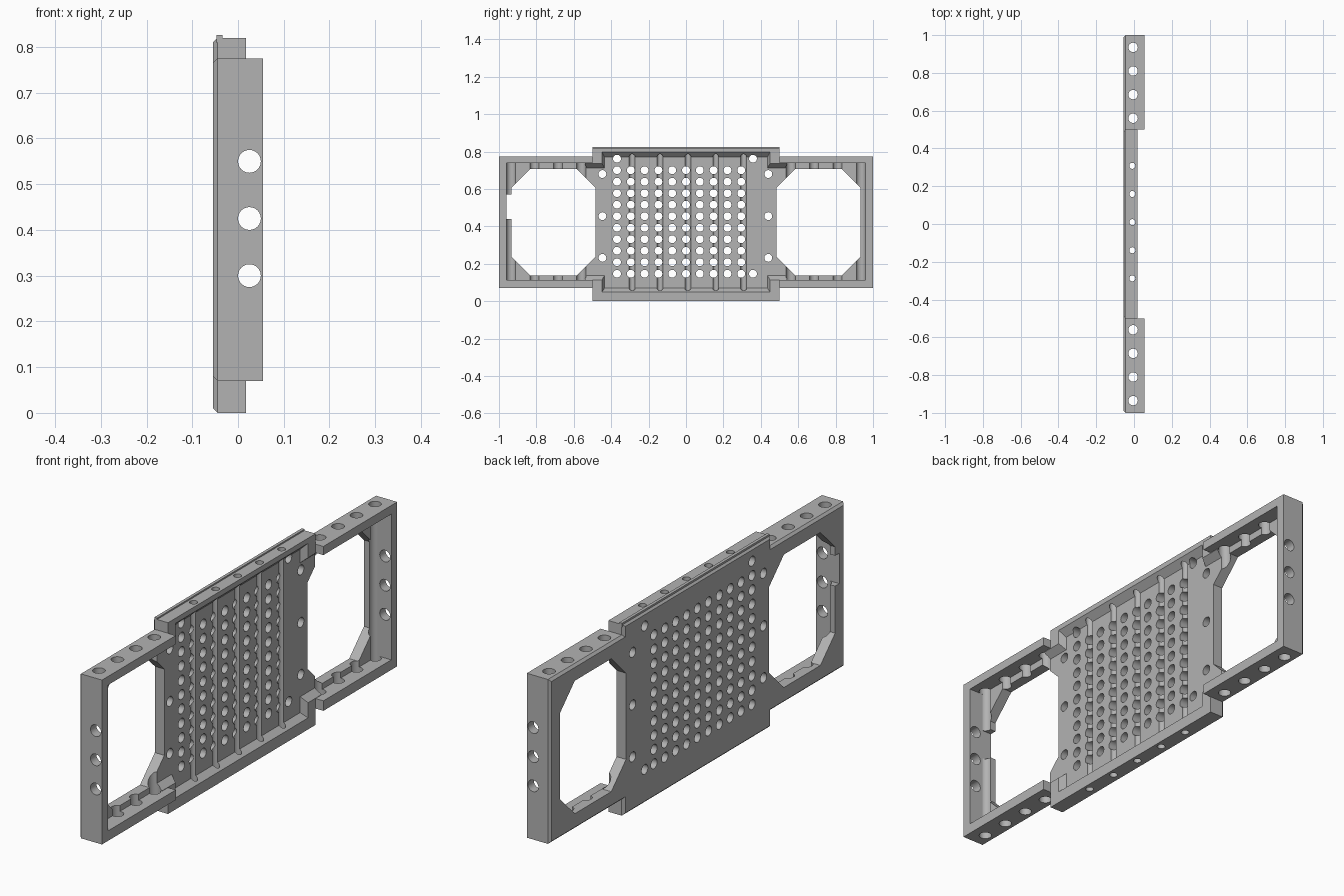
import bpy, bmesh, math
from mathutils import Matrix, Vector

cube = bpy.data.objects.get("Cube")
if cube:
    bpy.data.objects.remove(cube, do_unlink=True)

grey = bpy.data.materials.new("plain grey")
grey.use_nodes = True
grey.diffuse_color = (0.45, 0.45, 0.45, 1)
grey.node_tree.nodes["Principled BSDF"].inputs["Base Color"].default_value = (0.45, 0.45, 0.45, 1)


def make(name, bm):
    bmesh.ops.recalc_face_normals(bm, faces=bm.faces)
    me = bpy.data.meshes.new(name)
    bm.to_mesh(me)
    bm.free()
    me.materials.append(grey)
    ob = bpy.data.objects.new(name, me)
    bpy.context.collection.objects.link(ob)
    return ob


def loft(bm, sections):
    """Join (x, [(y, z), ...]) outlines into one closed solid."""
    rings = [[bm.verts.new((x, y, z)) for y, z in pts] for x, pts in sections]
    for a, b in zip(rings, rings[1:]):
        for i in range(len(a)):
            j = (i + 1) % len(a)
            bm.faces.new((a[i], a[j], b[j], b[i]))
    bm.faces.new(rings[0])
    bm.faces.new(rings[-1])


def rect(y0, y1, z0, z1):
    return [(y0, z0), (y1, z0), (y1, z1), (y0, z1)]


def box(bm, x0, x1, *yz):
    loft(bm, [(x0, rect(*yz)), (x1, rect(*yz))])


def rod(bm, centre, radius, length, axis):
    turn = Vector((0, 0, 1)).rotation_difference(Vector(axis)).to_matrix().to_4x4()
    bmesh.ops.create_cone(bm, cap_ends=True, segments=24, radius1=radius, radius2=radius,
                          depth=length, matrix=Matrix.Translation(centre) @ turn)


def combine(target, bm, operation="DIFFERENCE"):
    """Apply a boolean with the given solid and drop the helper."""
    tool = make("cutter", bm)
    tool.hide_render = True
    mod = target.modifiers.new("boolean", "BOOLEAN")
    mod.operation, mod.solver, mod.object = operation, "EXACT", tool
    bpy.context.view_layer.update()
    graph = bpy.context.evaluated_depsgraph_get()
    me = bpy.data.meshes.new_from_object(target.evaluated_get(graph))
    target.modifiers.clear()
    target.data = me
    bpy.data.objects.remove(tool, do_unlink=True)


def outline(d):
    """Cross-shaped silhouette, shrunk by d."""
    a, b = 1 - d, 0.5 - d
    lo, hi, bot, top = 0.07 + d, 0.775 - d, d, 0.82 - d
    return [(-a, lo), (-b, lo), (-b, bot), (b, bot), (b, lo), (a, lo),
            (a, hi), (b, hi), (b, top), (-b, top), (-b, hi), (-a, hi)]


BACK, FLOOR, RIM, FRONT = -0.055, -0.01, 0.018, 0.055

# Main plate with a chamfered back edge
bm = bmesh.new()
loft(bm, [(BACK, outline(0.01)), (BACK + 0.01, outline(0)), (RIM, outline(0))])
frame = make("perforated_frame", bm)

# Deeper end frames
bm = bmesh.new()
for y0, y1 in ((-1, -0.5), (0.5, 1)):
    box(bm, -0.03, FRONT, y0, y1, 0.07, 0.775)
combine(frame, bm, "UNION")

# Small ridge along the top edge
bm = bmesh.new()
box(bm, -0.047, -0.034, -0.5, 0.5, 0.81, 0.826)
combine(frame, bm, "UNION")

# Central recess with sloped walls
bm = bmesh.new()
loft(bm, [(FLOOR, rect(-0.435, 0.435, 0.07, 0.77)), (0.02, rect(-0.45, 0.45, 0.048, 0.80))])
combine(frame, bm)

# Passage from the recess into the end frames
bm = bmesh.new()
loft(bm, [(FLOOR, rect(-0.55, 0.55, 0.138, 0.712)), (0.02, rect(-0.55, 0.55, 0.113, 0.738))])
combine(frame, bm)
bm = bmesh.new()
box(bm, RIM, 0.07, -0.56, 0.56, 0.113, 0.738)
combine(frame, bm)

# End recesses
bm = bmesh.new()
for y0, y1 in ((-0.96, -0.54), (0.54, 0.96)):
    box(bm, FLOOR, 0.07, y0, y1, 0.113, 0.738)
combine(frame, bm)

# Eight-sided windows
bm = bmesh.new()
for s in (-1, 1):
    y0, y1, z0, z1, c = 0.485, 0.932, 0.138, 0.708, 0.1
    pts = [(y0 + c, z0), (y1 - c, z0), (y1, z0 + c), (y1, z1 - c),
           (y1 - c, z1), (y0 + c, z1), (y0, z1 - c), (y0, z0 + c)]
    pts = [(s * y, z) for y, z in pts]
    loft(bm, [(-0.1, pts), (FLOOR + 0.005, pts)])
combine(frame, bm)

# Notch in one end lip
bm = bmesh.new()
box(bm, -0.1, 0.0, -0.96, -0.9, 0.44, 0.57)
combine(frame, bm)

# Upright bores, which leave grooves in the floor
bm = bmesh.new()
for i in range(4):
    for s in (-1, 1):
        rod(bm, (-0.005, s * (0.56 + 0.125 * i), 0.41), 0.025, 1, (0, 0, 1))
for i in range(5):
    rod(bm, (-0.009, 0.01 + 0.149 * (i - 2), 0.41), 0.016, 1, (0, 0, 1))
combine(frame, bm)

# Bores through the end walls
bm = bmesh.new()
for z in (0.3, 0.425, 0.55):
    for s in (-1, 1):
        rod(bm, (0.025, s * 0.98, z), 0.025, 0.14, (0, 1, 0))
combine(frame, bm)

# Grid of holes through the plate, with extra holes at the sides
spots = [(-0.369 + 0.0738 * i, 0.147 + 0.0615 * j) for i in range(10) for j in range(10)]
spots += [(-0.369, 0.762), (0.358, 0.762), (0.358, 0.147)]
spots += [(y, z) for y in (-0.447, 0.44) for z in (0.232, 0.455, 0.68)]
bm = bmesh.new()
for y, z in spots:
    rod(bm, (0, y, z), 0.021, 0.3, (1, 0, 0))
combine(frame, bm)

# Smooth bores, crisp edges
bpy.ops.object.select_all(action="DESELECT")
frame.select_set(True)
bpy.context.view_layer.objects.active = frame
bpy.ops.object.shade_smooth_by_angle(angle=math.radians(30))
